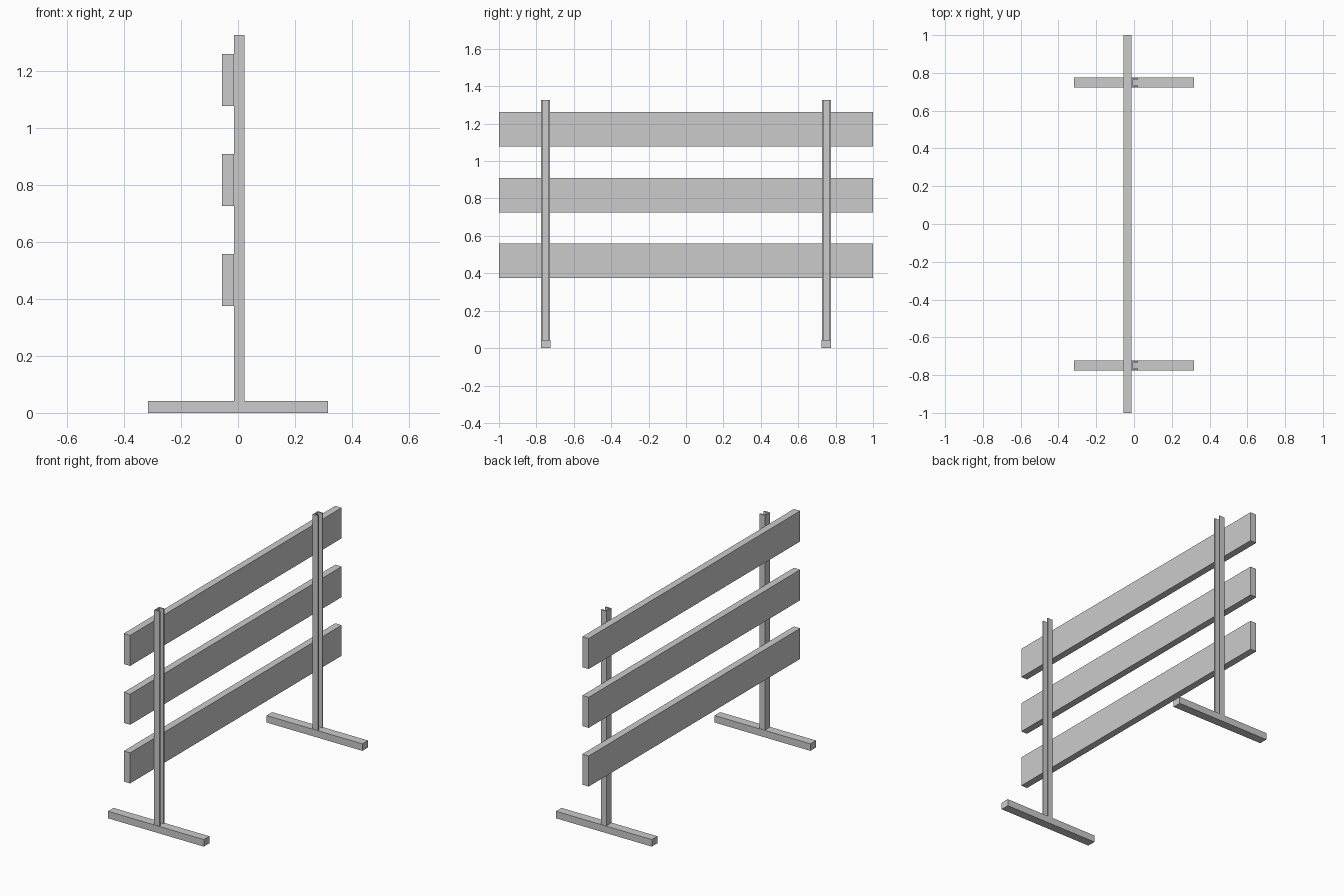
import bpy, bmesh

if "Cube" in bpy.data.objects:
    bpy.data.objects.remove(bpy.data.objects["Cube"])


def box(name, x0, x1, y0, y1, z0, z1):
    bm = bmesh.new()
    bmesh.ops.create_cube(bm, size=1)
    for v in bm.verts:
        v.co.x = x0 if v.co.x < 0 else x1
        v.co.y = y0 if v.co.y < 0 else y1
        v.co.z = z0 if v.co.z < 0 else z1
    return finish(name, bm)


def extrude_profile(name, points, z0, z1):
    bm = bmesh.new()
    face = bm.faces.new([bm.verts.new((x, y, z0)) for x, y in points])
    top = bmesh.ops.extrude_face_region(bm, geom=[face], use_keep_orig=True)
    for v in top["geom"]:
        if isinstance(v, bmesh.types.BMVert):
            v.co.z = z1
    bmesh.ops.recalc_face_normals(bm, faces=bm.faces)
    return finish(name, bm)


def finish(name, bm):
    mesh = bpy.data.meshes.new(name)
    bm.to_mesh(mesh)
    bm.free()
    obj = bpy.data.objects.new(name, mesh)
    bpy.context.collection.objects.link(obj)
    return obj


BACK, OPEN = -0.014, 0.022   # channel web side and open side
HALF, WALL = 0.024, 0.008
FOOT_TOP = 0.042

for side, y in (("front", -0.75), ("rear", 0.75)):
    # Foot resting on the ground
    box(side + "_foot", -0.317, 0.317, y - 0.0265, y + 0.0265, 0, FOOT_TOP)
    # Upright channel, open towards +x
    inner = HALF - WALL
    channel = [(BACK, y - HALF), (OPEN, y - HALF), (OPEN, y - inner),
               (BACK + WALL, y - inner), (BACK + WALL, y + inner),
               (OPEN, y + inner), (OPEN, y + HALF), (BACK, y + HALF)]
    extrude_profile(side + "_upright", channel, FOOT_TOP, 1.327)

# Three horizontal boards fixed to the web of the uprights
for name, z in (("lower", 0.375), ("middle", 0.726), ("upper", 1.078)):
    box(name + "_board", -0.056, BACK, -1, 1, z, z + 0.183)
